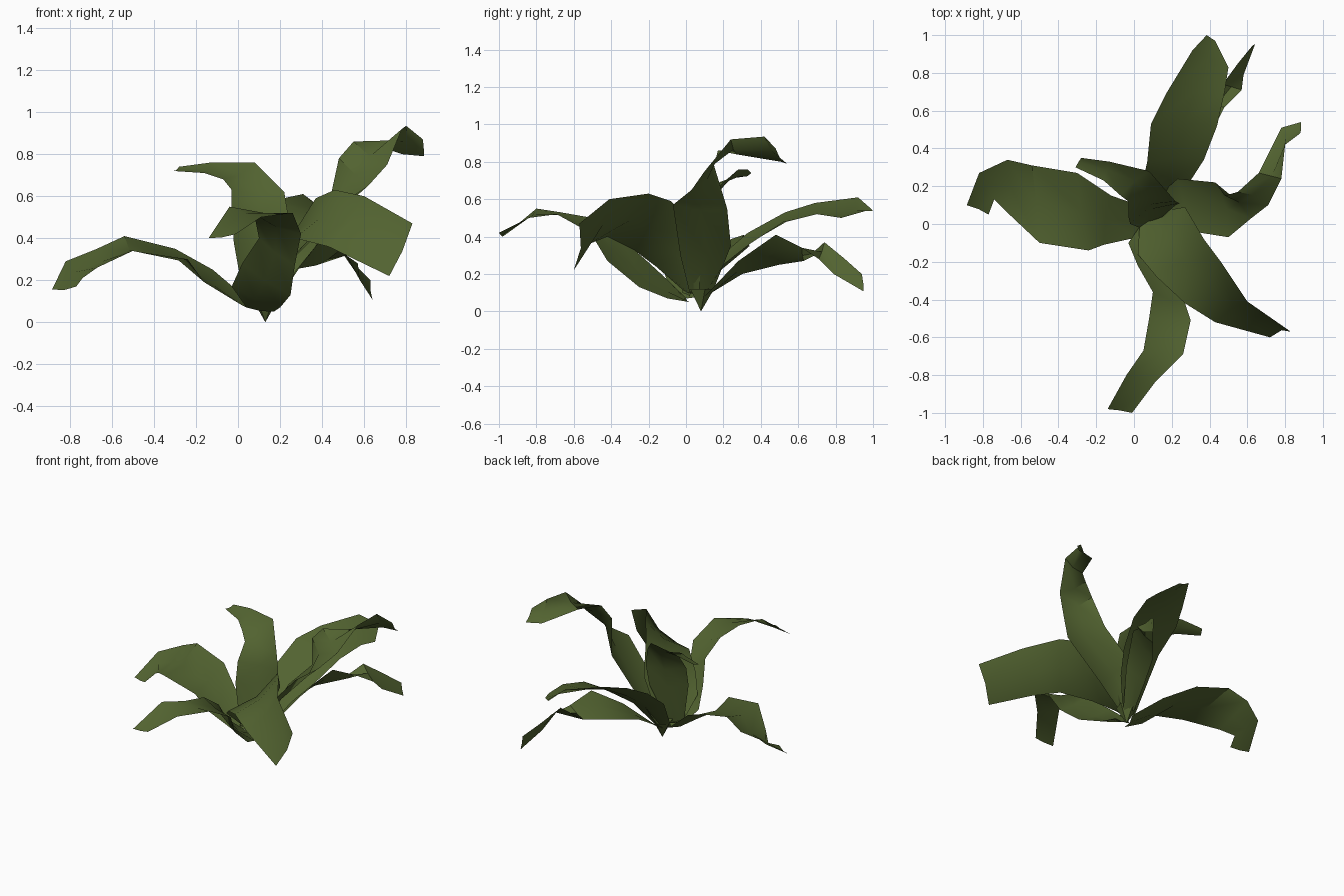
import bpy, bmesh, math
from mathutils import Vector

green = bpy.data.materials.new("leaf green")
green.diffuse_color = (0.085, 0.125, 0.03, 1)


def finish(name, bm):
    mesh = bpy.data.meshes.new(name)
    bm.to_mesh(mesh)
    bm.free()
    obj = bpy.data.objects.new(name, mesh)
    mesh.materials.append(green)
    bpy.context.collection.objects.link(obj)
    bpy.ops.object.select_all(action='DESELECT')
    bpy.context.view_layer.objects.active = obj
    obj.select_set(True)
    bpy.ops.object.shade_smooth_by_angle(angle=math.radians(40))


def leaf(name, left, right, fold=0.12):
    """Loft a folded blade between its left and right edge, root to tip."""
    left, right = [Vector(p) for p in left], [Vector(p) for p in right]
    mids = [(a + b) / 2 for a, b in zip(left, right)]
    bm = bmesh.new()
    rows = []
    for i, (a, b) in enumerate(zip(left, right)):
        along = mids[min(i + 1, len(mids) - 1)] - mids[max(i - 1, 0)]
        up = (b - a).cross(along).normalized()
        rib = mids[i] - up * (b - a).length * fold
        rows.append([bm.verts.new(p) for p in (a, rib, b)])
    for r, s in zip(rows, rows[1:]):
        for k in range(2):
            bm.faces.new((r[k], r[k + 1], s[k + 1], s[k]))
    finish(name, bm)


# broad leaf arching to the left
leaf("left_leaf",
     [(.02, -.07, .08), (-.16, -.11, .19), (-.24, -.14, .3), (-.5, -.1, .34),
      (-.67, .06, .26), (-.74, .13, .21), (-.77, .05, .17)],
     [(.08, .08, .08), (-.12, .15, .25), (-.3, .27, .35), (-.54, .31, .41),
      (-.67, .34, .35), (-.82, .27, .29), (-.885, .1, .155)], 0.08)

# upright leaf in the middle, bending over at the top
leaf("upright_leaf",
     [(.03, -.02, .1), (-.02, .0, .38), (-.03, .04, .52), (-.03, .12, .63),
      (-.07, .15, .68), (-.16, .23, .71), (-.31, .3, .72)],
     [(.13, .02, .08), (.22, .1, .36), (.24, .11, .5), (.22, .12, .62),
      (.08, .28, .76), (-.13, .33, .76), (-.28, .35, .74)])

# long leaf to the back
leaf("back_leaf",
     [(.06, .08, .09), (.04, .19, .3), (.07, .33, .42), (.09, .53, .53),
      (.17, .69, .58), (.31, .92, .61), (.385, 1, .54)],
     [(.16, .08, .06), (.28, .2, .25), (.37, .34, .36), (.44, .52, .48),
      (.48, .7, .52), (.5, .83, .5), (.43, .97, .54)], 0.08)

# drooping leaf beneath the back leaf
leaf("back_lower_leaf",
     [(.1, .12, .09), (.16, .3, .2), (.26, .5, .25), (.37, .63, .27),
      (.47, .74, .37), (.55, .85, .28), (.63, .94, .2)],
     [(.16, .08, .06), (.3, .28, .27), (.41, .48, .41), (.48, .62, .34),
      (.57, .71, .28), (.58, .79, .2), (.64, .95, .107)], 0.06)

# tall leaf to the right, twisting back at its tip
leaf("right_leaf",
     [(.12, .14, .1), (.23, .24, .35), (.43, .22, .55), (.48, .15, .78),
      (.55, .17, .86), (.66, .27, .84), (.78, .51, .8), (.885, .54, .79)],
     [(.12, .02, .1), (.25, -.03, .3), (.5, -.07, .57), (.62, .03, .65),
      (.71, .1, .75), (.78, .24, .92), (.8, .42, .935), (.88, .48, .87)])

# wide tilted leaf to the front right
leaf("front_right_leaf",
     [(.16, .07, .1), (.27, .09, .4), (.37, -.08, .59), (.46, -.2, .63),
      (.6, -.41, .6), (.83, -.57, .47)],
     [(.03, .0, .1), (.02, -.16, .24), (.12, -.28, .33), (.27, -.42, .4),
      (.43, -.52, .36), (.72, -.6, .22)], 0.09)

# front leaf, hooking left at its tip
leaf("front_leaf",
     [(.17, .02, .05), (.2, -.1, .07), (.25, -.25, .13), (.27, -.42, .27),
      (.3, -.51, .42), (.26, -.69, .52), (.11, -.84, .5), (-.01, -1, .42)],
     [(.04, .0, .07), (-.03, -.1, .17), (.02, -.22, .28), (.1, -.36, .4),
      (.08, -.5, .5), (.05, -.67, .53), (-.04, -.8, .55), (-.14, -.98, .4)], 0.05)

# small pointed crown where the leaves meet
bm = bmesh.new()
bmesh.ops.create_cone(bm, segments=5, radius1=0, radius2=.07, depth=.12)
bmesh.ops.translate(bm, verts=bm.verts, vec=(.13, .08, .06))
finish("crown", bm)
